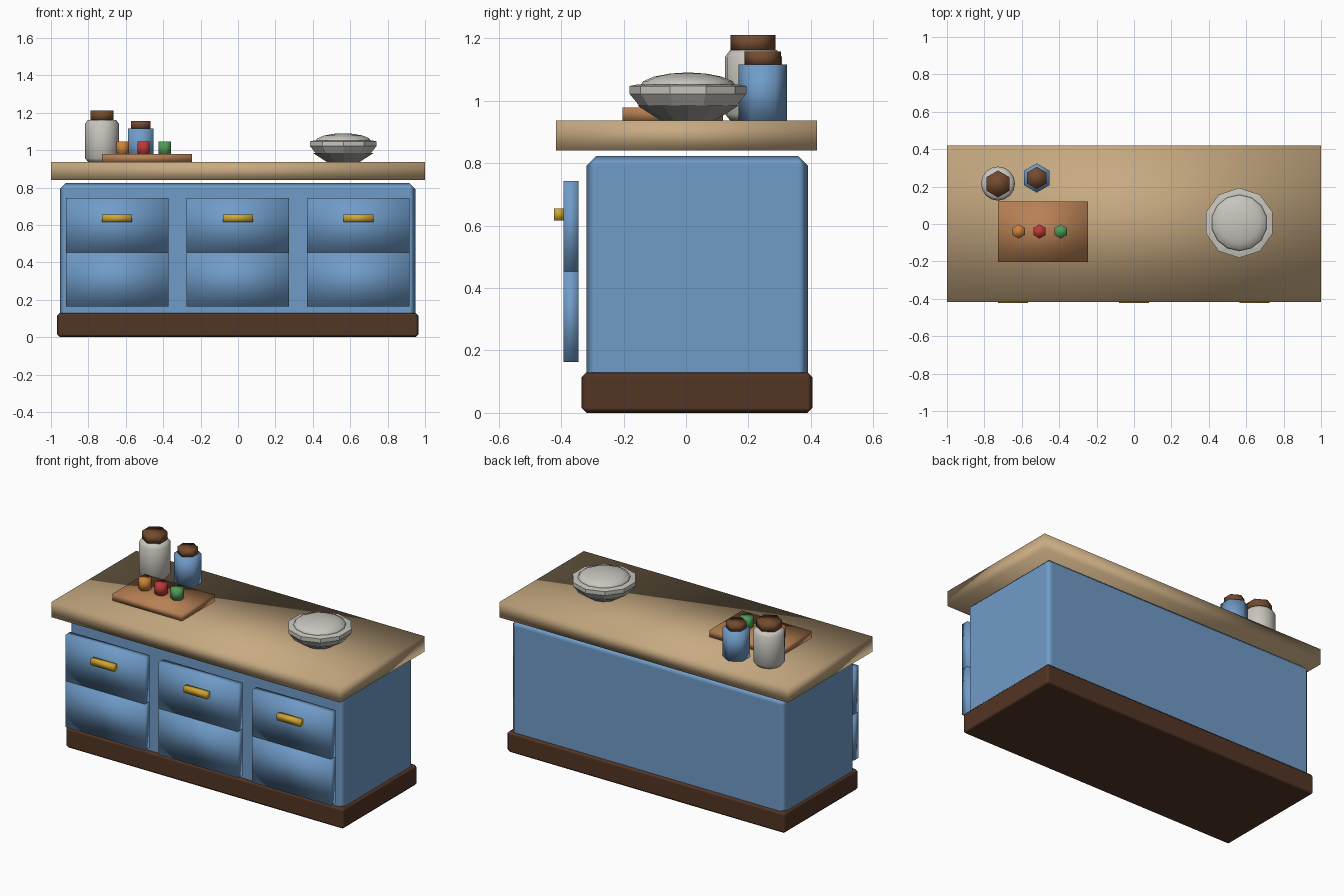
import bpy, bmesh
from math import sin, cos, tau

if "Cube" in bpy.data.objects:
    bpy.data.objects.remove(bpy.data.objects["Cube"])


def material(name, rgb):
    m = bpy.data.materials.new(name)
    m.diffuse_color = (*rgb, 1)
    m.use_nodes = True
    m.node_tree.nodes["Principled BSDF"].inputs["Base Color"].default_value = m.diffuse_color
    return m


BLUE = material("blue_paint", (0.16, 0.33, 0.58))
DARK = material("dark_wood", (0.085, 0.035, 0.018))
WOOD = material("counter_wood", (0.57, 0.40, 0.22))
BOARD = material("board_wood", (0.48, 0.22, 0.09))
LID = material("lid_wood", (0.17, 0.07, 0.027))
GOLD = material("brass", (0.64, 0.38, 0.03))
CREAM = material("ceramic", (0.58, 0.56, 0.51))
STONE = material("bowl_grey", (0.36, 0.35, 0.32))
ORANGE = material("orange", (0.60, 0.22, 0.04))
RED = material("red", (0.50, 0.04, 0.04))
GREEN = material("green", (0.08, 0.33, 0.10))


def finish(name, bm, mat, smooth=True):
    bmesh.ops.recalc_face_normals(bm, faces=bm.faces)
    me = bpy.data.meshes.new(name)
    for f in bm.faces:
        f.smooth = smooth
    bm.to_mesh(me)
    bm.free()
    me.materials.append(mat)
    ob = bpy.data.objects.new(name, me)
    bpy.context.collection.objects.link(ob)
    return ob


def box(name, x, y, z, mat, bevel=0):
    """Box from (min, max) ranges, optionally chamfered."""
    bm = bmesh.new()
    bmesh.ops.create_cube(bm, size=1)
    for v in bm.verts:
        v.co = [(r[0] + r[1]) / 2 + c * (r[1] - r[0]) for r, c in zip((x, y, z), v.co)]
    ob = finish(name, bm, mat)
    if bevel:
        mod = ob.modifiers.new("chamfer", "BEVEL")
        mod.width = bevel
        mod.segments = 1
        mod.harden_normals = True
    return ob


def lathe(name, x, y, profile, sides, mat, smooth=True):
    """Stack of (radius, z) rings, capped both ends, first vertex towards +y."""
    bm = bmesh.new()
    rings = [[bm.verts.new((x + r * sin(tau * i / sides), y + r * cos(tau * i / sides), z))
              for i in range(sides)] for r, z in profile]
    for a, b in zip(rings, rings[1:]):
        for i in range(sides):
            j = (i + 1) % sides
            bm.faces.new((a[i], a[j], b[j], b[i]))
    bm.faces.new(rings[0])
    bm.faces.new(rings[-1])
    return finish(name, bm, mat, smooth)


# cabinet
box("plinth", (-0.967, 0.965), (-0.335, 0.405), (0, 0.13), DARK, 0.016)
box("cabinet_body", (-0.952, 0.948), (-0.318, 0.39), (0.09, 0.823), BLUE, 0.03)
box("countertop", (-1, 1), (-0.417, 0.42), (0.84, 0.936), WOOD)

# drawers and handles
for i, cx in enumerate((-0.646, -0.001, 0.644)):
    for part, z in (("lower", (0.163, 0.453)), ("upper", (0.453, 0.743))):
        box(f"{part}_drawer_{i + 1}", (cx - 0.274, cx + 0.274), (-0.392, -0.345), z, BLUE)
    box(f"handle_{i + 1}", (cx - 0.08, cx + 0.08), (-0.423, -0.391), (0.616, 0.655), GOLD)

# cutting board with small cups
box("cutting_board", (-0.728, -0.246), (-0.204, 0.119), (0.935, 0.978), BOARD)
for name, cx, mat in (("orange_cup", -0.617, ORANGE), ("red_cup", -0.505, RED),
                      ("green_cup", -0.392, GREEN)):
    lathe(name, cx, -0.04, [(0.038, 0.975), (0.038, 1.045)], 6, mat)

# jars with lids
lathe("white_jar", -0.727, 0.216, [(0.073, 0.935), (0.091, 0.957), (0.091, 1.14), (0.075, 1.162)],
      16, CREAM)
lathe("white_jar_lid", -0.727, 0.214, [(0.072, 1.16), (0.072, 1.211)], 6, LID)
lathe("blue_jar", -0.52, 0.246, [(0.078, 0.935), (0.078, 1.116)], 6, BLUE)
lathe("blue_jar_lid", -0.52, 0.246, [(0.059, 1.114), (0.059, 1.157)], 6, LID)

# bowl with heaped filling
lathe("bowl_foot", 0.563, 0.006, [(0.085, 0.935), (0.163, 0.985)], 12, STONE, False)
lathe("bowl_rim", 0.563, 0.006, [(0.155, 0.983), (0.187, 1.022), (0.187, 1.047), (0.16, 1.052)],
      10, CREAM, False)
dome = [(0.155 * cos(a), 1.045 + 0.045 * sin(a)) for a in (0, 0.4, 0.8, 1.2, 1.5)]
lathe("filling", 0.563, 0.006, dome, 14, CREAM)
